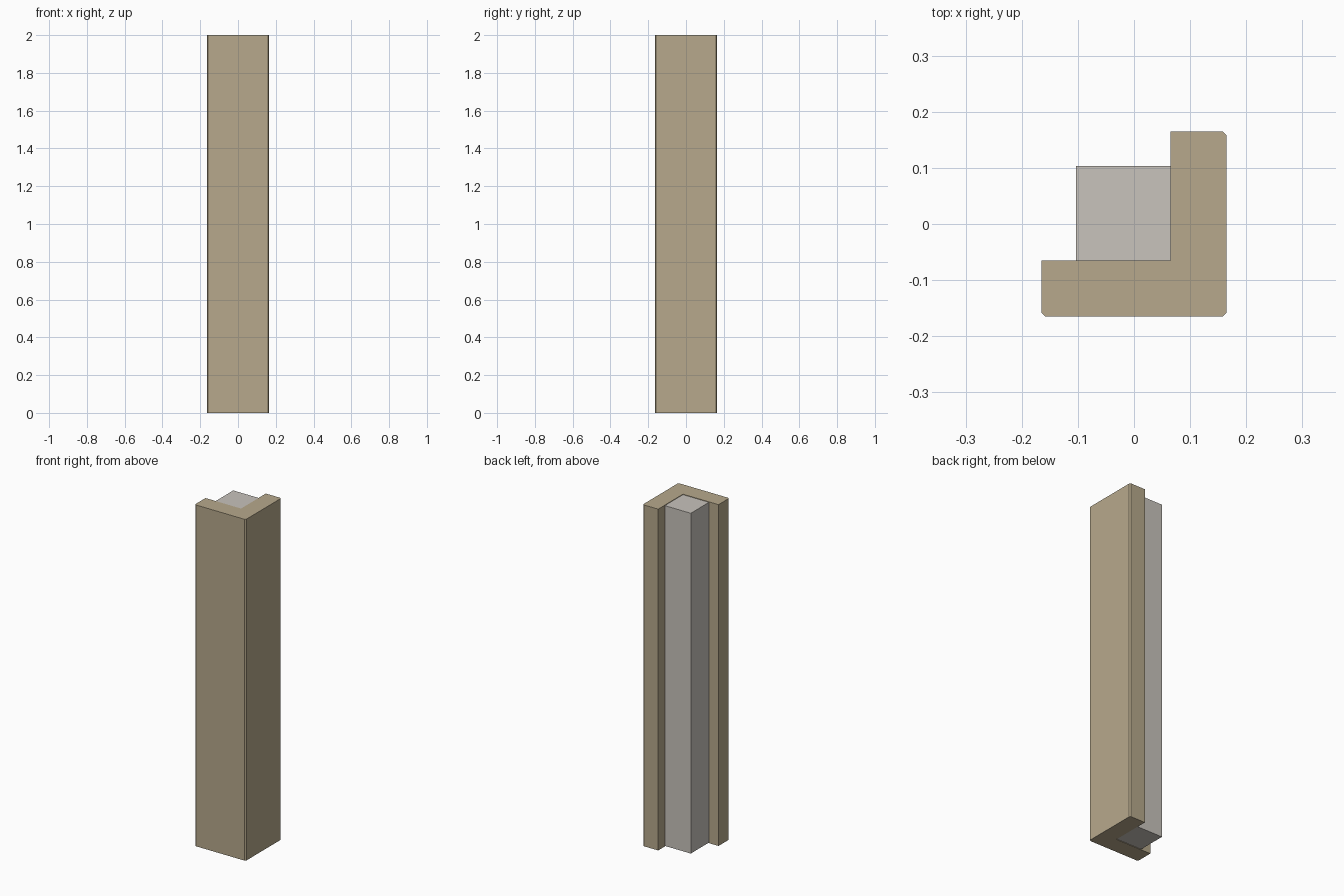
import bpy
import bmesh

default = bpy.data.objects.get("Cube")
if default:
    bpy.data.objects.remove(default, do_unlink=True)

HEIGHT = 2.0
HALF = 0.165      # half the outer width
ARM = 0.1         # thickness of each board
CHAMFER = 0.007   # softened outer corners
CORE = 0.168      # side of the square core
GAP = 0.003       # core stops just short of both ends


def make_material(name, colour):
    mat = bpy.data.materials.new(name)
    mat.use_nodes = True
    mat.diffuse_color = (*colour, 1)
    mat.node_tree.nodes["Principled BSDF"].inputs["Base Color"].default_value = (*colour, 1)
    return mat


def extrude_profile(name, points, bottom, top, mat):
    """Raise a closed counter-clockwise outline into a solid prism."""
    bm = bmesh.new()
    face = bm.faces.new([bm.verts.new((x, y, bottom)) for x, y in points])
    result = bmesh.ops.extrude_face_region(bm, geom=[face], use_keep_orig=True)
    raised = [v for v in result["geom"] if isinstance(v, bmesh.types.BMVert)]
    bmesh.ops.translate(bm, verts=raised, vec=(0, 0, top - bottom))
    bmesh.ops.recalc_face_normals(bm, faces=bm.faces)
    mesh = bpy.data.meshes.new(name)
    bm.to_mesh(mesh)
    bm.free()
    mesh.materials.append(mat)
    obj = bpy.data.objects.new(name, mesh)
    bpy.context.scene.collection.objects.link(obj)
    return obj


tan = make_material("tan_wood", (0.474, 0.397, 0.262))
grey = make_material("pale_grey", (0.578, 0.546, 0.503))

# L-shaped corner casing with chamfered outer corners
inner = HALF - ARM
cut = HALF - CHAMFER
casing = [(-HALF, -cut), (-cut, -HALF), (cut, -HALF), (HALF, -cut),
          (HALF, cut), (cut, HALF), (inner, HALF), (inner, -inner),
          (-HALF, -inner)]
extrude_profile("corner_casing", casing, 0, HEIGHT, tan)

# Square core post nested in the inner corner
left, back = inner - CORE, CORE - inner
core = [(left, -inner), (inner, -inner), (inner, back), (left, back)]
extrude_profile("core_post", core, GAP, HEIGHT - GAP, grey)
